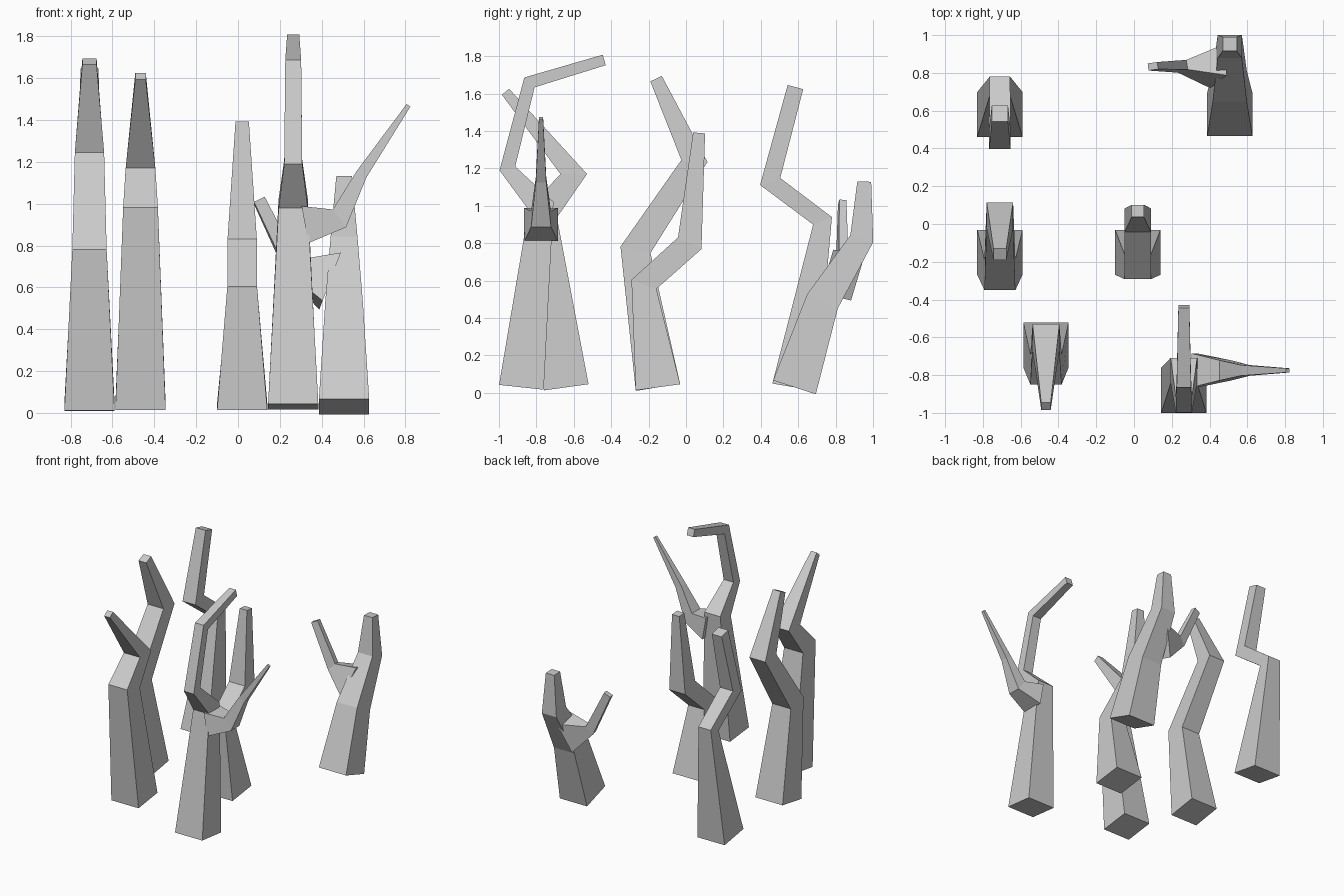
import bpy
import bmesh
from mathutils import Vector

cube = bpy.data.objects.get("Cube")
if cube:
    bpy.data.objects.remove(cube, do_unlink=True)

# Single bark colour shared by every tree
grey = (0.6, 0.6, 0.6, 1)
bark = bpy.data.materials.new("grey_bark")
bark.use_nodes = True
bark.diffuse_color = grey
bark.node_tree.nodes["Principled BSDF"].inputs["Base Color"].default_value = grey

# Every trunk starts from the same square foot
FOOT_HEIGHT = 0.03
FOOT_RADIUS = 0.12


def mitre_direction(path, index):
    """Direction of the limb at a joint, halfway between its two segments."""
    direction = Vector()
    if index > 0:
        direction += (path[index] - path[index - 1]).normalized()
    if index < len(path) - 1:
        direction += (path[index + 1] - path[index]).normalized()
    return direction.normalized()


def limb(name, path, radii, side, depth_ratio=1):
    """Tapering four-sided limb, mitred at every joint and capped at both ends."""
    bm = bmesh.new()
    rings = []
    for index, (centre, radius) in enumerate(zip(path, radii)):
        tangent = mitre_direction(path, index)
        depth = side.cross(tangent).normalized()
        width = tangent.cross(depth) * radius
        depth *= radius * depth_ratio
        corners = (-width - depth, width - depth, width + depth, depth - width)
        rings.append([bm.verts.new(centre + corner) for corner in corners])

    for lower, upper in zip(rings, rings[1:]):
        for corner in range(4):
            following = (corner + 1) % 4
            bm.faces.new((lower[corner], lower[following],
                          upper[following], upper[corner]))
    bm.faces.new(rings[0])
    bm.faces.new(rings[-1])
    bmesh.ops.recalc_face_normals(bm, faces=bm.faces)

    mesh = bpy.data.meshes.new(name)
    bm.to_mesh(mesh)
    bm.free()
    mesh.materials.append(bark)
    tree_part = bpy.data.objects.new(name, mesh)
    bpy.context.collection.objects.link(tree_part)


def trunk(name, x, foot_y, *joints):
    """Trunk bending forward and back; each joint gives y, z and radius."""
    stations = [(foot_y, FOOT_HEIGHT, FOOT_RADIUS), *joints]
    path = [Vector((x, y, z)) for y, z, radius in stations]
    radii = [radius for y, z, radius in stations]
    limb(name, path, radii, side=Vector((1, 0, 0)))


def branch(name, y, side, depth_ratio, *joints):
    """Branch reaching sideways; each joint gives x, z and radius."""
    path = [Vector((x, y, z)) for x, z, radius in joints]
    radii = [radius for x, z, radius in joints]
    limb(name, path, radii, Vector(side).normalized(), depth_ratio)


# Row of bare trunks on the right-hand side, back to front
trunk("back_right_trunk", -0.71, 0.58,
      (0.73, 0.92, 0.054), (0.45, 1.13, 0.057), (0.585, 1.635, 0.043))
trunk("middle_right_trunk", -0.71, -0.15,
      (-0.27, 0.765, 0.082), (0.045, 1.24, 0.07), (-0.16, 1.68, 0.034))
trunk("front_right_trunk", -0.466, -0.64,
      (-0.77, 0.96, 0.083), (-0.6, 1.17, 0.071), (-0.965, 1.61, 0.025))

# Short crooked trunk in the middle
trunk("centre_trunk", 0.02, -0.15,
      (-0.225, 0.58, 0.071), (0.02, 0.8, 0.07), (0.07, 1.39, 0.032))

# Tall hooked tree at the front, with a long thin side branch
trunk("hooked_trunk", 0.264, -0.88,
      (-0.775, 1, 0.07), (-0.955, 1.2, 0.043),
      (-0.837, 1.66, 0.038), (-0.437, 1.78, 0.029))
branch("hooked_side_branch", -0.775, (0, 1, 0), 1,
       (0.32, 0.9, 0.09), (0.485, 0.93, 0.053),
       (0.59, 1.14, 0.028), (0.815, 1.47, 0.011))

# Forked tree at the back, its branch rooted along the leaning trunk
trunk("forked_trunk", 0.507, 0.58,
      (0.73, 0.49, 0.09), (0.94, 0.825, 0.064), (0.953, 1.13, 0.037))
branch("forked_side_branch", 0.835, (0, 1, -0.3), 1.5,
       (0.44, 0.63, 0.085), (0.255, 0.7, 0.026), (0.1, 1.02, 0.019))
